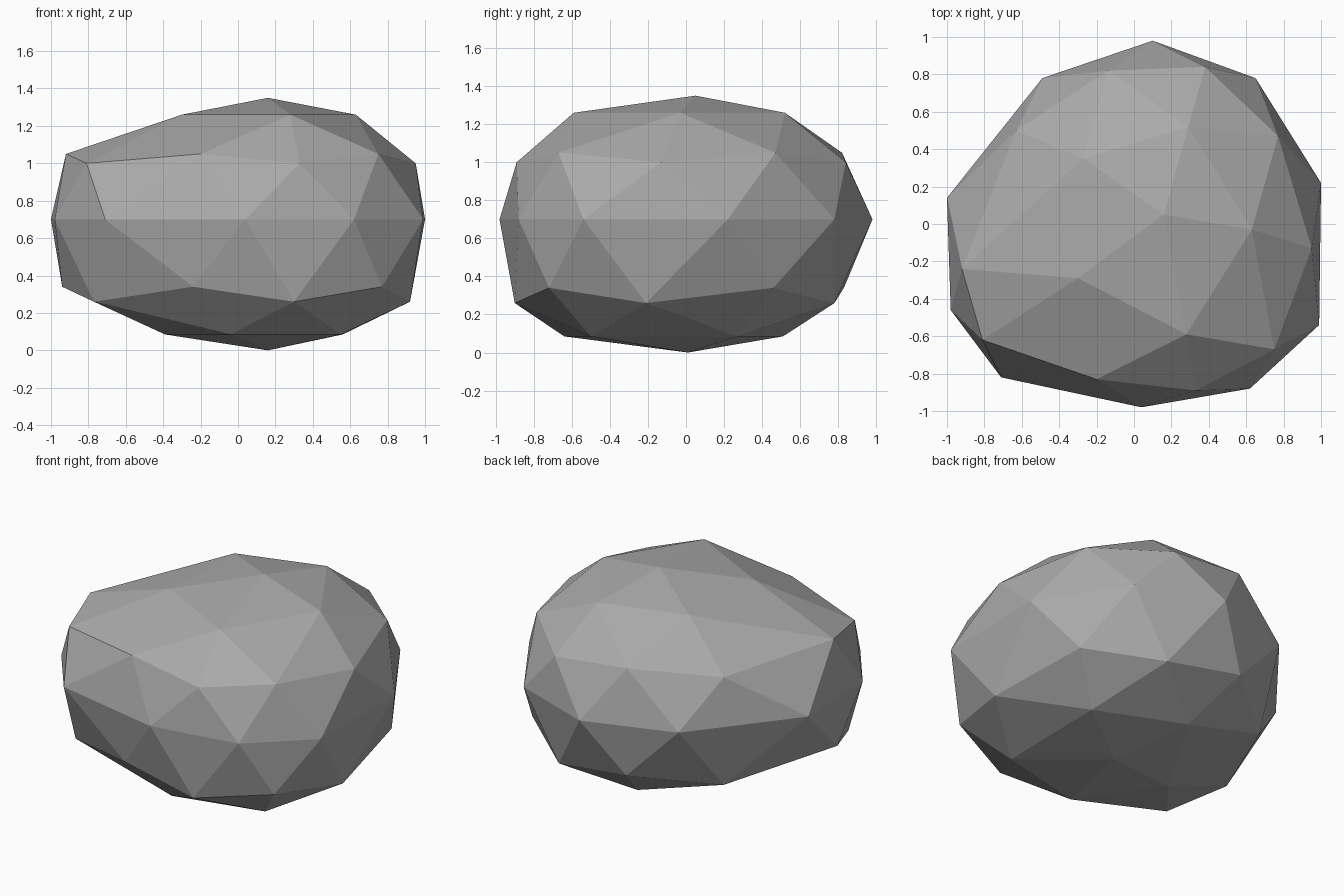
import bpy
import bmesh
from math import atan2, degrees

old = bpy.data.objects.get("Cube")
if old:
    bpy.data.objects.remove(old, do_unlink=True)

# Rock outline at each height, top to bottom: height, then points
# counter-clockwise starting from the +x side (hundredths of a unit)
RINGS = [
    (135, [(16, 5)]),
    (126, [(63, -3), (29, 52), (-27, 35), (-30, -29), (28, -59)]),
    (105, [(77, 47), (-14, 82), (-92, -24), (-20, -83), (75, -67)]),
    (100, [(95, -13), (38, 84), (-63, 50), (-81, -62), (33, -89)]),
    (70, [(100, 22), (65, 78), (10, 98), (-49, 78), (-100, 14),
          (-98, -46), (-71, -82), (4, -98), (62, -88), (99, -54)]),
    (34, [(81, 46), (-14, 83), (-94, -25), (-24, -85), (77, -72)]),
    (26, [(92, -21), (39, 78), (-60, 46), (-77, -61), (30, -90)]),
    (8.5, [(56, 27), (0, 51), (-39, -14), (-4, -64), (55, -50)]),
    (0, [(16, 1)]),
]


def grey_material():
    mat = bpy.data.materials.new("stone_grey")
    mat.use_nodes = True
    colour = (0.4, 0.4, 0.4, 1.0)
    mat.diffuse_color = colour
    mat.node_tree.nodes["Principled BSDF"].inputs["Base Color"].default_value = colour
    return mat


def turn(vert):
    """Angle around the vertical axis, safe for points lying on the +x axis."""
    return (degrees(atan2(vert.co.y, vert.co.x)) + 5) % 360


def build_rock():
    bm = bmesh.new()
    bmesh.ops.create_icosphere(bm, subdivisions=2, radius=1.0)

    # Group the sphere's points into level rings
    levels = {}
    for vert in bm.verts:
        levels.setdefault(round(vert.co.z, 2) + 0.0, []).append(vert)

    # Pull every ring onto its irregular outline
    for level, (height, outline) in zip(sorted(levels, reverse=True), RINGS):
        ring = sorted(levels[level], key=turn)
        for vert, (x, y) in zip(ring, outline):
            vert.co = (x / 100, y / 100, height / 100)

    bmesh.ops.recalc_face_normals(bm, faces=bm.faces)
    for face in bm.faces:
        face.smooth = False

    mesh = bpy.data.meshes.new("rock")
    bm.to_mesh(mesh)
    bm.free()
    mesh.materials.append(grey_material())
    rock = bpy.data.objects.new("rock", mesh)
    bpy.context.collection.objects.link(rock)
    return rock


build_rock()
